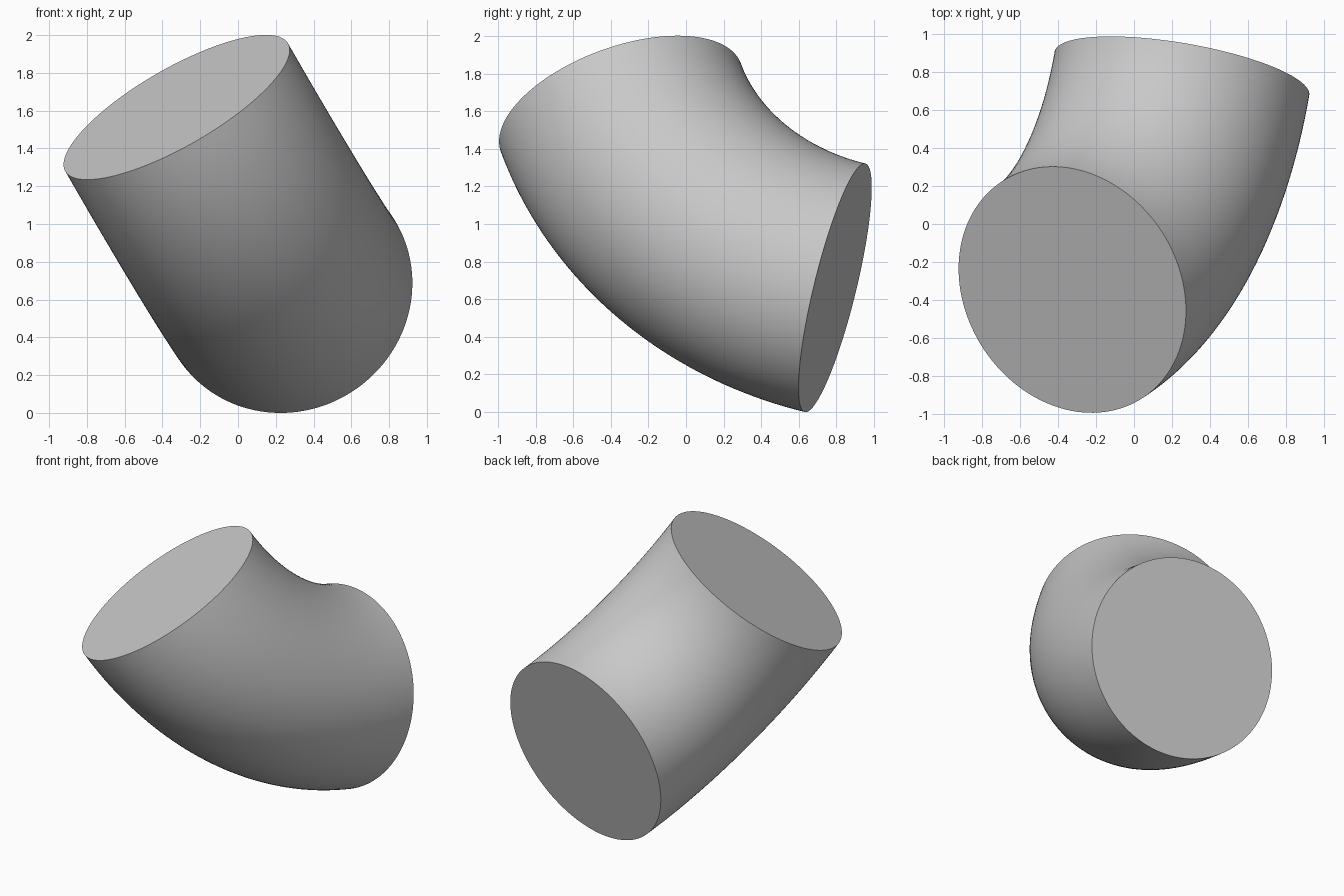
import bpy
import bmesh
import math
from mathutils import Matrix, Vector

if "Cube" in bpy.data.objects:
    bpy.data.objects.remove(bpy.data.objects["Cube"], do_unlink=True)

TUBE_RADIUS = 0.68
SIDES = 128
STEPS = 40

# Centres of the two end discs and the tube direction at each end
start = Vector((-0.325, -0.346, 1.618))
end = Vector((0.25, 0.795, 0.662))
start_dir = Vector((0.474, 0.303, -0.825)).normalized()
end_dir = Vector((0.165, 0.958, -0.234)).normalized()

# Circular bend joining them
bend = start_dir.angle(end_dir)
axis = start_dir.cross(end_dir).normalized()
inward = axis.cross(start_dir)
bend_radius = (end - start).length / (2 * math.sin(bend / 2))
pivot = start + inward * bend_radius

# Sweep a circle around the bend axis
bm = bmesh.new()
rings = []
for step in range(STEPS + 1):
    turn = Matrix.Rotation(bend * step / STEPS, 3, axis)
    ring = []
    for side in range(SIDES):
        a = math.tau * side / SIDES
        offset = (inward * math.cos(a) + axis * math.sin(a)) * TUBE_RADIUS
        ring.append(bm.verts.new(pivot + turn @ (start + offset - pivot)))
    rings.append(ring)

# Tube wall
for lower, upper in zip(rings, rings[1:]):
    for i in range(SIDES):
        j = (i + 1) % SIDES
        bm.faces.new((lower[i], lower[j], upper[j], upper[i]))

# Flat end discs
for ring in (rings[0], rings[-1]):
    bm.faces.new(ring)
bmesh.ops.recalc_face_normals(bm, faces=bm.faces)

mesh = bpy.data.meshes.new("pipe_elbow")
bm.to_mesh(mesh)
bm.free()
elbow = bpy.data.objects.new("pipe_elbow", mesh)
bpy.context.collection.objects.link(elbow)

# Plain grey
grey = bpy.data.materials.new("light_grey")
grey.use_nodes = True
colour = (0.58, 0.58, 0.58, 1.0)
grey.diffuse_color = colour
grey.node_tree.nodes["Principled BSDF"].inputs["Base Color"].default_value = colour
mesh.materials.append(grey)

# Smooth wall with sharp rims
bpy.ops.object.select_all(action="DESELECT")
elbow.select_set(True)
bpy.context.view_layer.objects.active = elbow
bpy.ops.object.shade_smooth_by_angle(angle=math.radians(30))
